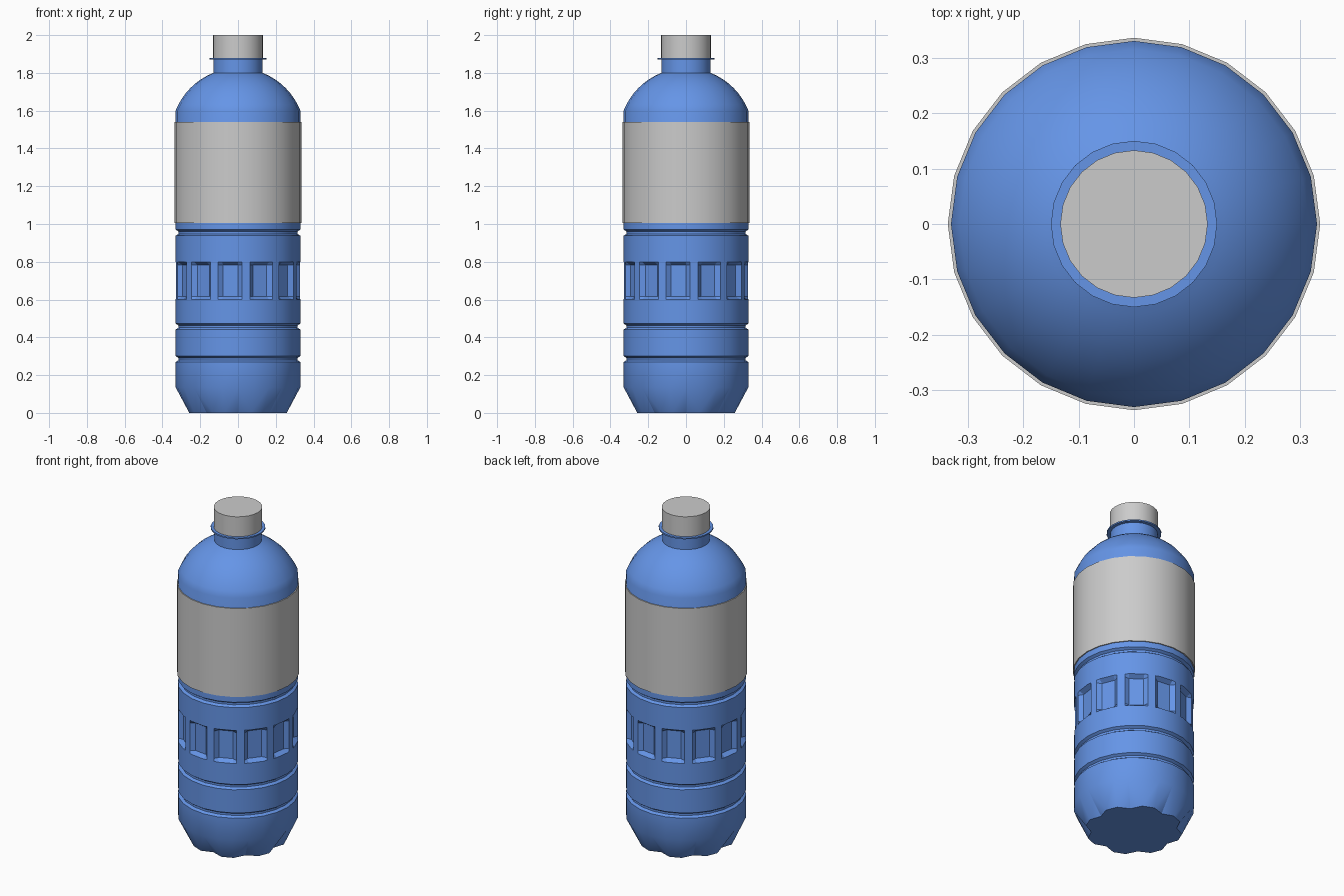
import bpy, bmesh, math

if "Cube" in bpy.data.objects:
    bpy.data.objects.remove(bpy.data.objects["Cube"])

N = 24
R = 0.33

blue = bpy.data.materials.new("blue_plastic")
blue.diffuse_color = (0.13, 0.30, 0.80, 1)
blue.use_nodes = True
blue.node_tree.nodes["Principled BSDF"].inputs["Base Color"].default_value = blue.diffuse_color


def polar(r, i, z):
    a = math.radians(15 * i)
    return (r * math.cos(a), r * math.sin(a), z)


def circle(r, z):
    return [polar(r, i, z) for i in range(N)]


def loft(name, rings, bottom=False, top=False, closed=False, fluted=False, mat=None):
    """Skin a stack of equal-sized vertex rings."""
    bm = bmesh.new()
    vs = [[bm.verts.new(p) for p in ring] for ring in rings]
    n = len(rings[0])
    pairs = list(zip(vs, vs[1:]))
    if closed:
        pairs.append((vs[-1], vs[0]))
    for k, (a, b) in enumerate(pairs):
        for i in range(n):
            j = (i + 1) % n
            if fluted and k == 0 and i % 3 == 0:
                bm.faces.new((a[i], a[j], b[i]))
                bm.faces.new((a[j], b[j], b[i]))
            elif fluted and k == 0 and j % 3 == 0:
                bm.faces.new((a[i], a[j], b[j]))
                bm.faces.new((a[i], b[j], b[i]))
            else:
                bm.faces.new((a[i], a[j], b[j], b[i]))
    if bottom:
        bm.faces.new(vs[0][::-1])
    if top:
        bm.faces.new(vs[-1])
    bmesh.ops.recalc_face_normals(bm, faces=bm.faces)
    me = bpy.data.meshes.new(name)
    bm.to_mesh(me)
    bm.free()
    ob = bpy.data.objects.new(name, me)
    bpy.context.collection.objects.link(ob)
    if mat:
        me.materials.append(mat)
    bpy.ops.object.select_all(action='DESELECT')
    ob.select_set(True)
    bpy.context.view_layer.objects.active = ob
    bpy.ops.object.shade_smooth_by_angle(angle=math.radians(25))
    return ob


def groove(z):
    """Profile points of a shallow ring groove centred on z."""
    return [(R, z - 0.016), (R - 0.015, z - 0.006), (R - 0.015, z + 0.006), (R, z + 0.016)]


# Lower body: fluted foot and two grooves
foot = [polar(0.235 if i % 3 == 0 else 0.267, i, 0) for i in range(N)]
profile = [(R, 0.135)] + groove(0.285) + groove(0.457) + [(R, 0.60)]
loft("lower_body", [foot] + [circle(r, z) for r, z in profile],
     bottom=True, fluted=True, mat=blue)


# Grip band: twelve recessed panels separated by narrow ribs
def grip_ring(z, floor_r):
    ring = []
    for i in range(0, N, 2):
        a, b = polar(R, i, z), polar(R, i + 1, z)
        rib = [tuple(p + (q - p) * t for p, q in zip(a, b)) for t in (0.25, 0.75)]
        ring += [polar(floor_r, i, z), *rib, polar(floor_r, i + 1, z)]
    return ring


loft("grip_band", [grip_ring(0.60, R), grip_ring(0.617, 0.304),
                   grip_ring(0.783, 0.304), grip_ring(0.80, R)], mat=blue)

# Upper body: groove, domed shoulder, neck and collar
profile = [(R, 0.80)] + groove(0.954)
zc, rad = 1.47, 0.355
a0, a1 = math.atan2(0.13, 0.33), math.atan2(0.33, 0.13)
for k in range(9):
    a = a0 + (a1 - a0) * k / 8
    profile.append((rad * math.cos(a), zc + rad * math.sin(a)))
profile += [(0.13, 1.872), (0.15, 1.872), (0.15, 1.88), (0.13, 1.88)]
loft("upper_body", [circle(r, z) for r, z in profile], top=True, mat=blue)

# Label sleeve
loft("label", [circle(r, z) for r, z in
               ((0.329, 1.005), (0.336, 1.005), (0.336, 1.54), (0.329, 1.54))], closed=True)

# Screw cap
loft("cap", [circle(0.133, 1.88), circle(0.133, 2.0)], bottom=True, top=True)
